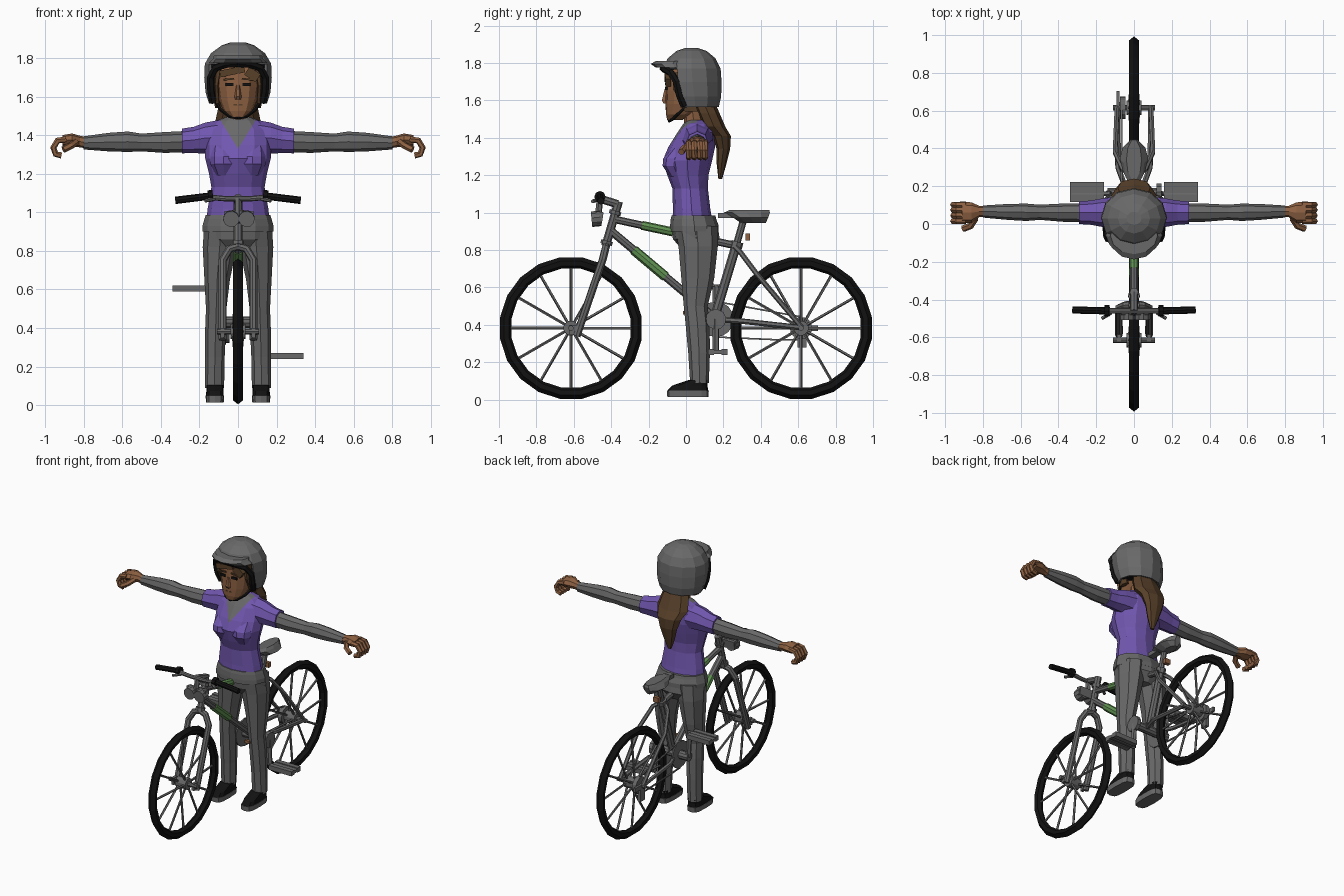
import bpy, bmesh, math
from mathutils import Vector, Matrix

def material(name, rgb):
    m = bpy.data.materials.new(name)
    m.diffuse_color = (*rgb, 1)
    return m

GREY = material("grey", (.14, .14, .14))
BLACK = material("black", (.006, .006, .006))
PURPLE = material("purple", (.165, .095, .43))
GREEN = material("green", (.12, .29, .085))
SKIN = material("skin", (.27, .12, .055))
HAIR = material("brown hair", (.095, .05, .022))

def finish(name, bm, mat, mirror=False):
    bmesh.ops.recalc_face_normals(bm, faces=bm.faces)
    me = bpy.data.meshes.new(name)
    bm.to_mesh(me)
    bm.free()
    me.materials.append(mat)
    ob = bpy.data.objects.new(name, me)
    bpy.context.collection.objects.link(ob)
    if mirror:
        ob.modifiers.new("mirror", 'MIRROR').use_mirror_merge = False
    return ob

def skin_rings(bm, rings, caps=True):
    n = len(rings[0])
    for a, b in zip(rings, rings[1:]):
        for i in range(n):
            bm.faces.new((a[i], a[(i + 1) % n], b[(i + 1) % n], b[i]))
    if caps:
        bm.faces.new(rings[0])
        bm.faces.new(rings[-1])

def loft_bm(secs, n=10, axis='Z', p=1.0, caps=True):
    """Rings (t, centre1, centre2, radius1, radius2) along Z (x, y) or X (y, z)."""
    bm = bmesh.new()
    rings = []
    for t, c1, c2, r1, r2 in secs:
        ring = []
        for i in range(n):
            a = 2 * math.pi * i / n
            u, v = (math.copysign(abs(w) ** p, w) for w in (math.cos(a), math.sin(a)))
            u, v = c1 + r1 * u, c2 + r2 * v
            ring.append(bm.verts.new((u, v, t) if axis == 'Z' else (t, u, v)))
        rings.append(ring)
    skin_rings(bm, rings, caps)
    return bm

def loft(name, secs, mat, n=10, axis='Z', p=1.0, mirror=False):
    return finish(name, loft_bm(secs, n, axis, p), mat, mirror)

def tubes(name, paths, r, mat, sides=8, mirror=False):
    bm = bmesh.new()
    for path in paths:
        pts = [Vector(q) for q in path]
        dirs = [(b - a).normalized() for a, b in zip(pts, pts[1:])]
        tang = [dirs[0]] + [(a + b).normalized() for a, b in zip(dirs, dirs[1:])] + [dirs[-1]]
        side = tang[0].orthogonal().normalized()
        rings = []
        for q, t in zip(pts, tang):
            side = (side - t * side.dot(t)).normalized()
            up = t.cross(side)
            rings.append([bm.verts.new(q + r * (side * math.cos(2 * math.pi * i / sides)
                          + up * math.sin(2 * math.pi * i / sides))) for i in range(sides)])
        skin_rings(bm, rings)
    return finish(name, bm, mat, mirror)

def box(name, c, s, mat, mirror=False, tilt=0, roll=0):
    bm = bmesh.new()
    bmesh.ops.create_cube(bm, size=1)
    bm.transform(Matrix.Translation(c) @ Matrix.Rotation(tilt, 4, 'X')
                 @ Matrix.Rotation(roll, 4, 'Y') @ Matrix.Diagonal((*s, 1)))
    return finish(name, bm, mat, mirror)

# ---------- bicycle ----------
WZ, WR = .383, .383
for label, wy in (("front", -.615), ("rear", .615)):
    bm = bmesh.new()
    rings = []
    for i in range(20):
        a = 2 * math.pi * (i + .5) / 20
        rings.append([bm.verts.new((x, wy + r * math.cos(a), WZ + r * math.sin(a))) for x, r in
                      ((0, WR), (.026, .362), (.022, .335), (0, .322), (-.022, .335), (-.026, .362))])
    skin_rings(bm, rings + rings[:1], caps=False)
    finish(label + "_tyre", bm, BLACK)
    spokes = []
    for i in range(12):
        a = math.pi * i / 6
        d = Vector((0, math.cos(a), math.sin(a)))
        hub = Vector((.025 * (-1) ** i, wy, WZ))
        spokes.append((hub + d * .02, Vector((0, wy, WZ)) + d * .33))
    tubes(label + "_spokes", spokes, .008, GREY, 5)
    tubes(label + "_hub", [((-.04, wy, WZ), (.04, wy, WZ))], .04, GREY, 12)
    tubes(label + "_axle", [((-.11, wy, WZ), (.11, wy, WZ))], .015, GREY)

# frame tubes
tubes("head_tube", [((0, -.43, .82), (0, -.36, 1.06))], .023, GREY)
tubes("headset_rings", [((0, -.427, .83), (0, -.422, .85)), ((0, -.382, .99), (0, -.376, 1.01))], .032, GREY)
tubes("top_tube", [((0, -.385, .965), (0, .26, .825))], .02, GREY)
tubes("top_tube_paint", [((0, -.235, .932), (0, -.07, .897))], .024, GREEN)
tubes("down_tube", [((0, -.41, .91), (0, .15, .44))], .022, GREY)
tubes("down_tube_paint", [((0, -.28, .801), (0, -.11, .658))], .027, GREEN)
tubes("seat_tube", [((0, .15, .43), (0, .27, .83))], .025, GREY)
tubes("seat_post", [((0, .27, .83), (0, .31, .97))], .019, GREY)
tubes("seat_clamp", [((0, .265, .81), (0, .275, .845))], .033, GREY)
tubes("seat_stays", [((0, .25, .83), (.06, .29, .79), (.1, .38, .67), (.09, .62, .385))], .014, GREY, 6, True)
tubes("chain_stays", [((.03, .15, .43), (.085, .3, .42), (.09, .62, .385))], .015, GREY, 6, True)

# fork
tubes("fork", [((0, -.425, .825), (.045, -.43, .81), (.08, -.445, .75), (.08, -.585, .34))], .021, GREY, 8, True)
box("fork_dropout", (.08, -.6, .375), (.02, .05, .05), GREY, True)

# handlebar, stem and lamp
tubes("stem", [((0, -.365, 1.045), (0, -.46, 1.075))], .022, GREY)
tubes("handlebar", [((-.17, -.46, 1.08), (-.06, -.46, 1.07), (.06, -.46, 1.07), (.17, -.46, 1.08))], .014, GREY)
tubes("grips", [((.14, -.46, 1.085), (.325, -.455, 1.062))], .019, BLACK, 8, True)
tubes("grip_collars", [((.13, -.46, 1.086), (.155, -.46, 1.084))], .03, BLACK, 8, True)
tubes("brake_levers", [((.12, -.47, 1.07), (.17, -.5, 1.06))], .01, GREY, 6, True)
box("lamp_body", (.005, -.465, .975), (.15, .04, .06), GREY, tilt=-.15)
tubes("lamp_lenses", [((x, -.455, .97), (x, -.505, .965)) for x in (-.035, .045)], .042, GREY, 10)
tubes("lamp_bracket", [((0, -.46, 1.07), (0, -.47, .98))], .018, GREY, 6)

# saddle
loft("saddle", [(.945, 0, .36, .03, .07), (.975, 0, .345, .075, .1), (1.0, 0, .325, .055, .13),
                (1.015, 0, .34, .04, .11)], GREY, 10)
box("saddle_nose", (0, .235, .985), (.045, .13, .028), GREY)
box("seat_reflector", (0, .33, .87), (.04, .025, .035), SKIN)

# drivetrain
CY, CZ = .16, .43
tubes("bottom_bracket", [((-.14, CY, CZ), (.14, CY, CZ))], .03, GREY, 10)
tubes("crank_hub", [((.12, CY, CZ), (.145, CY, CZ))], .055, GREY, 10)
tubes("chainring", [((-.06, CY, CZ), (-.07, CY, CZ))], .095, GREY, 16)
tubes("rear_sprockets", [((-.045, .615, WZ), (-.075, .615, WZ))], .06, GREY, 14)
tubes("chain", [((-.066, CY, CZ + .095), (-.066, .615, WZ + .06)),
                ((-.066, CY, CZ - .095), (-.066, .5, .32), (-.066, .62, .32))], .006, GREY, 4)
box("derailleur", (-.08, .62, .33), (.025, .05, .1), GREY)
box("derailleur_cage", (-.085, .66, WZ), (.015, .09, .03), GREY)
for s, label in ((1, "right"), (-1, "left")):
    z = CZ - s * .175
    tubes(label + "_crank", [((s * .13, CY, CZ), (s * .14, CY, z))], .018, GREY, 6)
    tubes(label + "_pedal_axle", [((s * .13, CY, z), (s * .33, CY, z))], .012, GREY, 6)
    for dy in (-.036, .036):
        box(label + "_pedal_plate", (s * .25, CY + .01 + dy, z), (.18, .034, .032), GREY)
    box(label + "_pedal_core", (s * .25, CY + .01, z), (.18, .06, .02), GREY)

# ---------- rider ----------
# legs and shoes
loft("trouser_leg", [(.93, .085, .055, .09, .115), (.82, .095, .065, .088, .105), (.65, .108, .063, .066, .088),
                     (.5, .113, .052, .053, .064), (.4, .116, .062, .054, .064), (.25, .12, .07, .051, .058),
                     (.09, .122, .072, .05, .05)], GREY, 8, mirror=True)
loft("hips", [(.8, 0, .06, .09, .08), (.86, 0, .055, .178, .125), (.93, 0, .045, .178, .125),
              (.97, 0, .04, .166, .115)], GREY, 12)
loft("waistband", [(.9, 0, .045, .184, .13), (.93, 0, .045, .184, .13), (.965, 0, .04, .174, .122),
                   (.985, 0, .04, .168, .117)], GREY, 12)
loft("shoe_sole", [(.015, .12, .01, .046, .11), (.05, .12, .01, .048, .112)], GREY, 12, p=.6, mirror=True)
loft("shoe_upper", [(.05, .12, .01, .046, .108), (.075, .12, .02, .044, .095), (.105, .12, .065, .044, .052)],
     BLACK, 12, p=.6, mirror=True)
box("knee_tear", (.08, -.005, .465), (.035, .02, .02), SKIN)

# shirt, with the neckline cut in as a V
bm = loft_bm([(.95, 0, .035, .165, .107), (1.02, 0, .03, .157, .1), (1.13, 0, .022, .138, .095),
              (1.2, 0, .01, .15, .11), (1.28, 0, .008, .17, .132), (1.35, 0, .03, .172, .125),
              (1.43, 0, .055, .165, .1), (1.475, 0, .06, .115, .075), (1.495, 0, .06, .06, .055)], 12)
cuts = [Vector((s, 0, .62)).normalized() for s in (-1, 1)]
tip = Vector((0, 0, 1.33))
for no in cuts:
    bmesh.ops.bisect_plane(bm, geom=bm.verts[:] + bm.edges[:] + bm.faces[:], plane_co=tip, plane_no=no)
shirt = finish("shirt", bm, PURPLE)
shirt.data.materials.append(GREY)
for f in shirt.data.polygons:
    if f.center.y < .05 and all((f.center - tip).dot(no) > 0 for no in cuts):
        f.material_index = 1
loft("bust", [(1.19, .07, -.045, .045, .04), (1.25, .075, -.065, .068, .06), (1.29, .075, -.06, .068, .062),
              (1.36, .08, -.02, .05, .04)], PURPLE, 8, mirror=True)
loft("shirt_sleeve", [(.09, .06, 1.39, .085, .09), (.17, .06, 1.385, .075, .08), (.23, .06, 1.375, .064, .068),
                      (.29, .06, 1.37, .06, .064)], PURPLE, 8, 'X', mirror=True)

# arms and hands
loft("arm", [(.26, .06, 1.367, .05, .055), (.38, .06, 1.362, .048, .054), (.5, .062, 1.362, .04, .046),
             (.57, .062, 1.366, .046, .053), (.67, .064, 1.364, .042, .048), (.8, .066, 1.36, .032, .034)],
     GREY, 8, 'X', mirror=True)
loft("palm", [(.78, .066, 1.36, .027, .03), (.82, .066, 1.367, .03, .03), (.86, .06, 1.375, .055, .034),
              (.91, .06, 1.372, .056, .028)], SKIN, 8, 'X', mirror=True)
tubes("fingers", [((.89, y, 1.378), (.935, y, 1.372), (.957, y, 1.335), (.945, y, 1.302), (.915, y, 1.295))
                  for y in (.015, .045, .075, .102)], .0165, SKIN, 6, True)
tubes("thumb", [((.84, .03, 1.365), (.865, -.01, 1.345), (.905, -.025, 1.325))], .018, SKIN, 6, True)

# head
loft("neck", [(1.42, 0, .055, .065, .06), (1.5, 0, .04, .052, .052), (1.58, 0, .03, .052, .055)], SKIN, 8)
loft("head", [(1.495, 0, -.06, .04, .04), (1.525, 0, -.04, .075, .067), (1.58, 0, -.01, .098, .1),
              (1.65, 0, 0, .108, .11), (1.72, 0, .0, .108, .108), (1.78, 0, .02, .09, .09)], SKIN, 12, p=.85)
loft("nose", [(1.585, 0, -.105, .016, .018), (1.6, 0, -.11, .018, .022), (1.66, 0, -.106, .009, .01)], SKIN, 6)
box("mouth", (0, -.098, 1.557), (.045, .02, .009), HAIR)
box("eyes", (.045, -.105, 1.663), (.042, .012, .016), BLACK, True)
box("eyebrows", (.047, -.107, 1.69), (.055, .012, .009), HAIR, True, roll=.1)
box("fringe_left", (-.03, -.105, 1.73), (.13, .02, .035), HAIR, roll=-.2)
box("fringe_right", (.075, -.095, 1.715), (.07, .03, .05), HAIR, roll=.6)
loft("side_hair", [(1.54, .105, .03, .015, .04), (1.66, .112, -.025, .014, .05), (1.75, .1, -.03, .02, .05)],
     HAIR, 6, mirror=True)
loft("ponytail", [(1.6, 0, .09, .08, .06), (1.53, 0, .12, .105, .06), (1.46, 0, .15, .12, .06),
                  (1.41, 0, .19, .095, .05), (1.34, 0, .2, .07, .036), (1.26, 0, .19, .045, .026),
                  (1.18, 0, .183, .014, .01)], HAIR, 8)

# helmet with an open face
bm = loft_bm([(1.565, 0, .05, .15, .125), (1.62, 0, .045, .168, .143), (1.7, 0, .035, .175, .155),
              (1.77, 0, .03, .172, .155), (1.825, 0, .03, .14, .128), (1.865, 0, .03, .085, .08),
              (1.88, 0, .03, .04, .035)], 12)
opening = [f for f in bm.faces if f.calc_center_median().z < 1.57 or
           (f.calc_center_median().y < -.03 and f.calc_center_median().z < 1.76)]
bmesh.ops.delete(bm, geom=opening, context='FACES')
helmet = finish("helmet", bm, GREY)
helmet.modifiers.new("shell", 'SOLIDIFY').thickness = .015
loft("helmet_liner", [(1.575, 0, .06, .13, .1), (1.65, 0, .055, .15, .12), (1.74, 0, .05, .15, .115),
                      (1.8, 0, .05, .12, .09)], BLACK, 12)
tubes("helmet_rim", [((.128, -.01, 1.57), (.14, -.035, 1.63), (.142, -.05, 1.7), (.115, -.082, 1.75),
                      (.06, -.115, 1.768), (0, -.122, 1.772))], .02, BLACK, 6, True)
tubes("chin_strap", [((.12, .01, 1.58), (.088, -.04, 1.53), (.045, -.075, 1.498), (0, -.09, 1.49))],
      .009, BLACK, 5, True)
loft("helmet_visor", [(1.775, 0, -.06, .15, .1), (1.795, 0, -.07, .13, .118), (1.812, 0, -.06, .125, .1)], GREY, 12)
